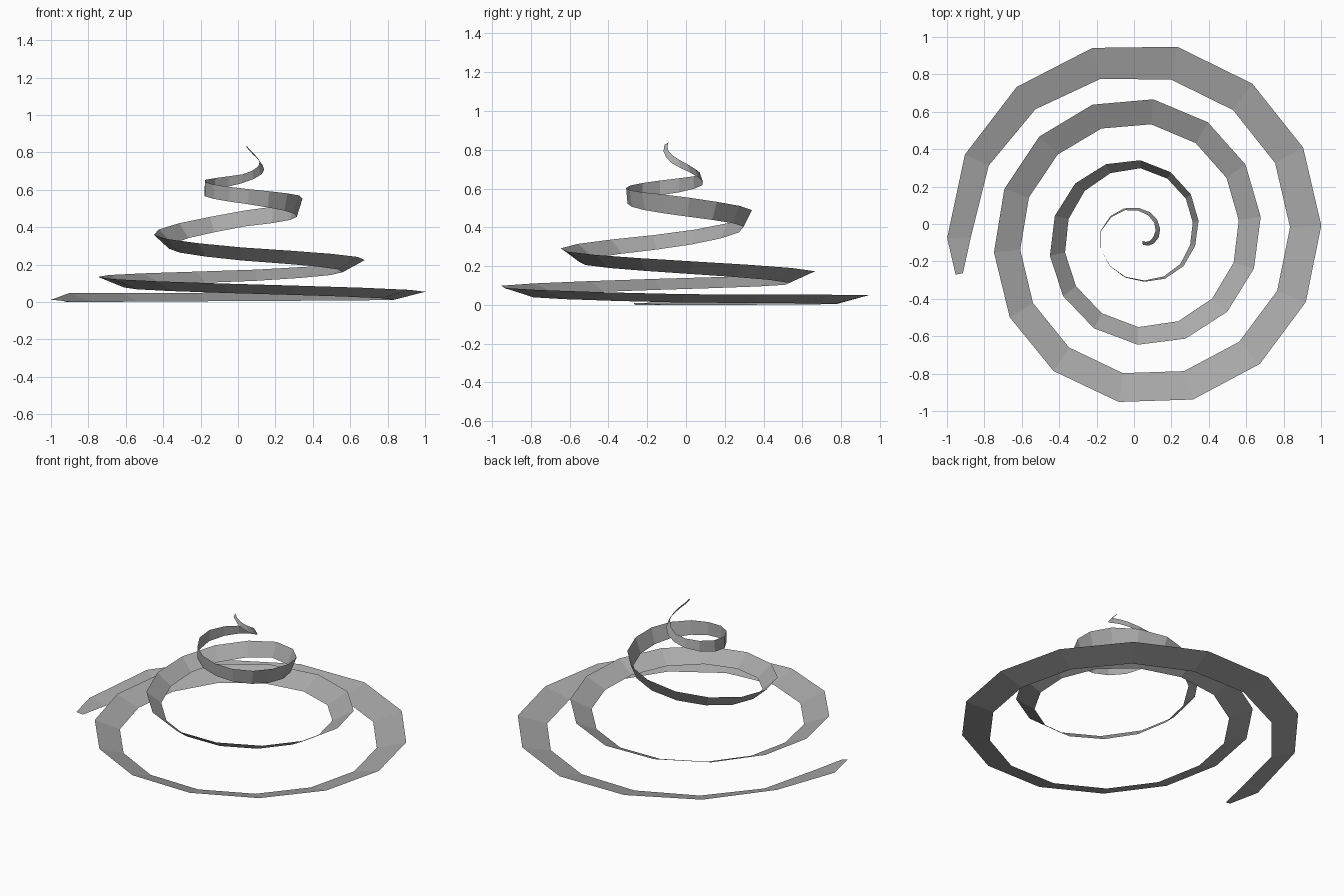
import bpy
import bmesh
from math import cos, sin, radians
from mathutils import Vector

cube = bpy.data.objects.get("Cube")
if cube:
    bpy.data.objects.remove(cube, do_unlink=True)

# Ribbon profile: quarter turns, then radius and height of the upper and lower edges
PROFILE = [
    (-0.13, 1.015, 0.01, 0.975, 0.0),
    (0, 1.04, 0.012, 0.91, 0.0),
    (0.27, 1.04, 0.047, 0.9, 0.0),
    (1, 1.04, 0.05, 0.86, 0.005),
    (2, 0.96, 0.055, 0.793, 0.012),
    (3, 0.905, 0.095, 0.748, 0.045),
    (4, 0.785, 0.137, 0.645, 0.08),
    (5, 0.74, 0.17, 0.605, 0.11),
    (6, 0.635, 0.23, 0.518, 0.165),
    (7, 0.583, 0.29, 0.488, 0.22),
    (8, 0.488, 0.37, 0.407, 0.295),
    (9, 0.405, 0.49, 0.363, 0.405),
    (10, 0.298, 0.565, 0.268, 0.465),
    (11, 0.242, 0.605, 0.236, 0.525),
    (12, 0.225, 0.65, 0.227, 0.575),
    (13, 0.13, 0.685, 0.147, 0.64),
    (14, 0.066, 0.768, 0.095, 0.725),
    (14.9, 0.025, 0.838, 0.047, 0.825),
]
CENTRE = Vector((0.04, -0.065, 0))
STEP = 25.3  # degrees per flat segment
SEGMENTS = 53


def sample(q):
    """Interpolate the profile at a number of quarter turns."""
    for a, b in zip(PROFILE, PROFILE[1:]):
        if q <= b[0]:
            t = (q - a[0]) / (b[0] - a[0])
            return [u + (v - u) * t for u, v in zip(a[1:], b[1:])]
    return PROFILE[-1][1:]


def spiral_point(q, radius, height):
    """Point on the spiral, running clockwise from the -x side."""
    angle = radians(180 - 90 * q)
    return CENTRE + Vector((radius * cos(angle), radius * sin(angle), height))


def make_material(name, colour):
    mat = bpy.data.materials.new(name)
    mat.use_nodes = True
    mat.diffuse_color = colour
    mat.node_tree.nodes["Principled BSDF"].inputs["Base Color"].default_value = colour
    return mat


# Rising ribbon: one flat quad for each segment
first, last = PROFILE[0][0], PROFILE[-1][0]
stations = [first]
stations += [(STEP * i - 0.5) / 90 for i in range(SEGMENTS)]
stations.append(last)

bm = bmesh.new()
previous = None
for q in stations:
    upper_r, upper_z, lower_r, lower_z = sample(q)
    pair = (bm.verts.new(spiral_point(q, upper_r, upper_z)),
            bm.verts.new(spiral_point(q, lower_r, lower_z)))
    if previous:
        bm.faces.new((previous[0], previous[1], pair[1], pair[0]))
    previous = pair

mesh = bpy.data.meshes.new("spiral_ribbon")
bm.to_mesh(mesh)
bm.free()
mesh.materials.append(make_material("mid grey", (0.4, 0.4, 0.4, 1)))
ribbon = bpy.data.objects.new("spiral_ribbon", mesh)
bpy.context.collection.objects.link(ribbon)
